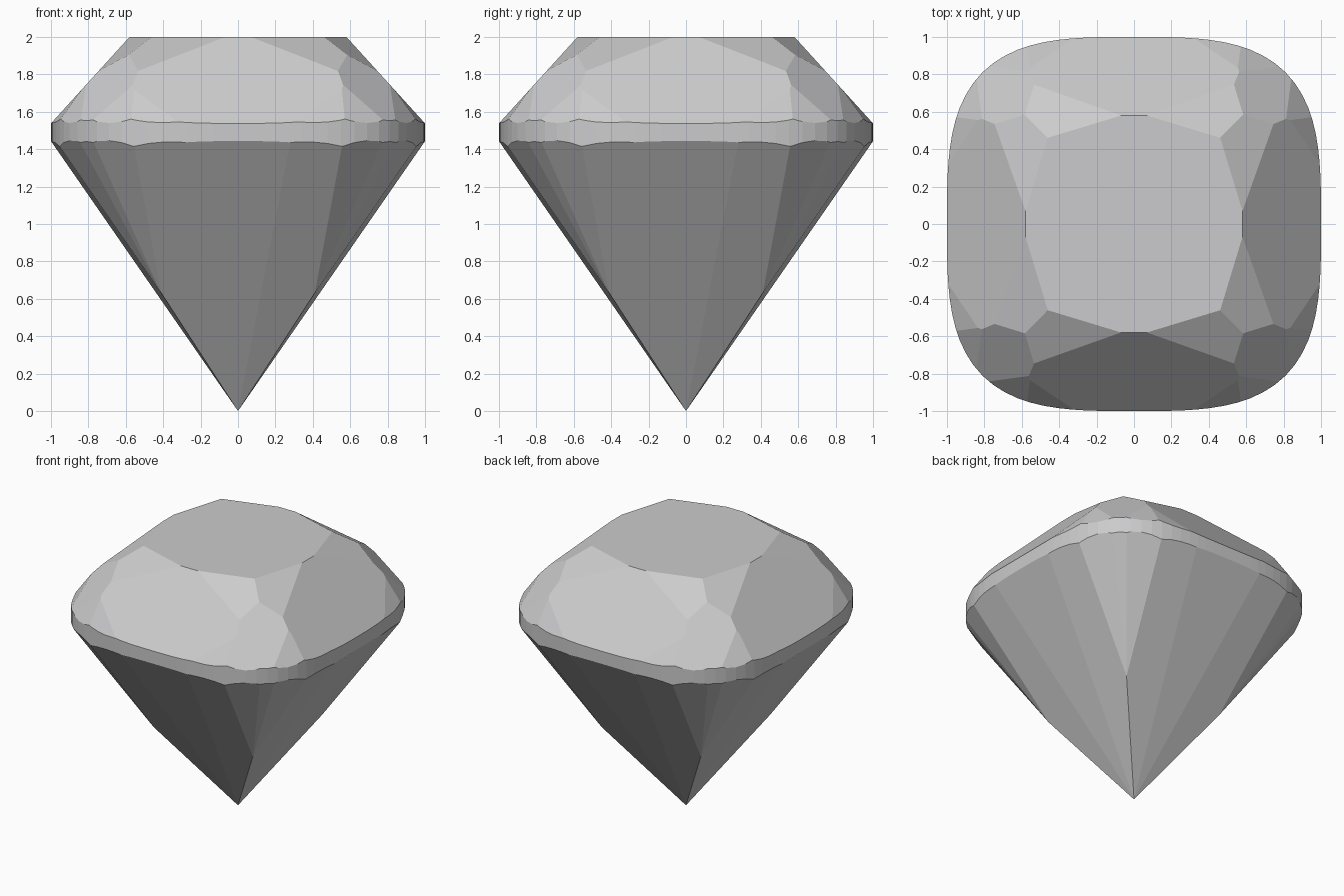
import bpy, bmesh
from math import sin, cos, pi, radians
from mathutils import Vector

cube = bpy.data.objects.get("Cube")
if cube:
    bpy.data.objects.remove(cube, do_unlink=True)

SEGMENTS = 96
ROUNDNESS = 3.3   # superellipse exponent of the cushion outline


def outline(angle):
    c, s = cos(angle), sin(angle)
    r = (abs(c) ** ROUNDNESS + abs(s) ** ROUNDNESS) ** (-1 / ROUNDNESS)
    return r * c, r * s


def cut(bm, point, normal):
    """Grind one flat facet: remove everything outside the plane and cap it."""
    bmesh.ops.bisect_plane(bm, geom=bm.verts[:] + bm.edges[:] + bm.faces[:],
                           dist=1e-4, plane_co=point, plane_no=normal, clear_outer=True)
    rim = [e for e in bm.edges if e.is_boundary]
    if rim:
        bmesh.ops.holes_fill(bm, edges=rim, sides=0)


def facet_ring(bm, azimuths, point, slope, side):
    """Repeat a facet on all four sides. point = (distance, height), side +1 crown, -1 pavilion."""
    for quarter in range(4):
        for azimuth in azimuths:
            a = radians(azimuth) + quarter * pi / 2
            out = Vector((cos(a), sin(a), 0))
            cut(bm, out * point[0] + Vector((0, 0, point[1])),
                (out * slope + Vector((0, 0, side))).normalized())


# Rough stone: cushion-shaped prism whose top is the table
bm = bmesh.new()
ring = [outline(2 * pi * i / SEGMENTS) for i in range(SEGMENTS)]
base = bm.faces.new([bm.verts.new((x, y, -0.2)) for x, y in ring])
top = bmesh.ops.extrude_face_region(bm, geom=[base])["geom"]
bmesh.ops.translate(bm, vec=(0, 0, 2.2),
                    verts=[v for v in top if isinstance(v, bmesh.types.BMVert)])
bmesh.ops.recalc_face_normals(bm, faces=bm.faces[:])

# Crown: mains, corners, stars, then upper halves
facet_ring(bm, [0], (0.58, 2), 1.1, 1)
facet_ring(bm, [45], (0.894, 1.83), 1.1, 1)
facet_ring(bm, [-16.9, 16.9], (0.575, 2), 0.62, 1)
facet_ring(bm, [-7.5, 7.5], (1.016, 1.56), 1.38, 1)
facet_ring(bm, [-28.6, 28.6], (1.107, 1.56), 1.48, 1)

# Pavilion: mains and side facets meet at the point, corners stop above it
facet_ring(bm, [0], (0, 0), 1.443, -1)
facet_ring(bm, [-5.4, 5.4], (0, 0), 1.412, -1)
facet_ring(bm, [45], (0.58, 0.63), 1.433, -1)
facet_ring(bm, [-30.5, 30.5], (0.561, 0.63), 1.445, -1)

bmesh.ops.recalc_face_normals(bm, faces=bm.faces[:])
mesh = bpy.data.meshes.new("cut_gem")
bm.to_mesh(mesh)
bm.free()
gem = bpy.data.objects.new("cut_gem", mesh)
bpy.context.collection.objects.link(gem)

# Single pale grey stone colour
grey = bpy.data.materials.new("pale_grey")
grey.use_nodes = True
colour = (0.6, 0.6, 0.61, 1)
grey.diffuse_color = colour
grey.node_tree.nodes["Principled BSDF"].inputs["Base Color"].default_value = colour
mesh.materials.append(grey)
